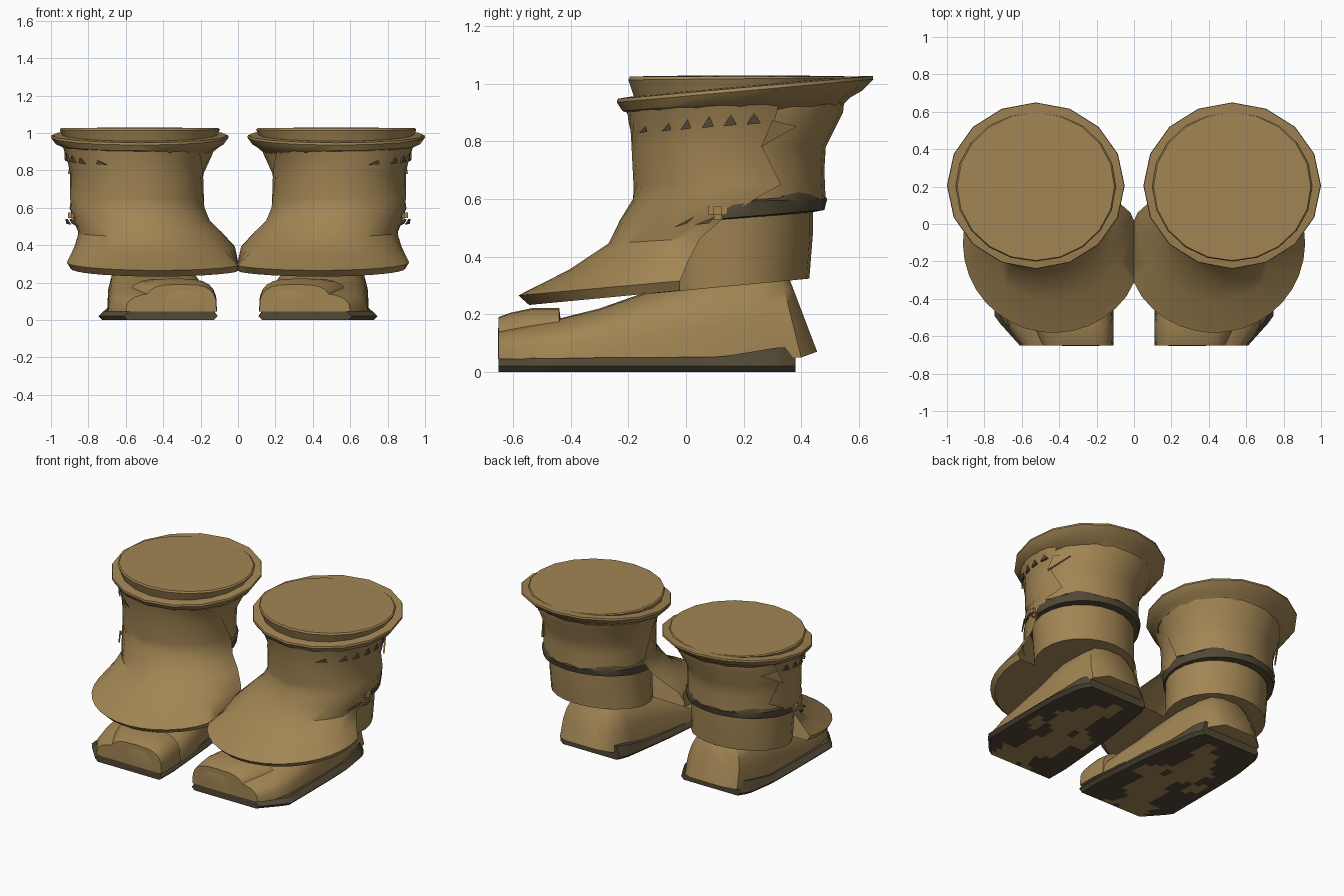
import bpy, bmesh, math
from mathutils import Vector

if "Cube" in bpy.data.objects:
    bpy.data.objects.remove(bpy.data.objects["Cube"])


def material(name, rgb):
    m = bpy.data.materials.new(name)
    m.diffuse_color = (*rgb, 1)
    m.use_nodes = True
    m.node_tree.nodes["Principled BSDF"].inputs["Base Color"].default_value = m.diffuse_color
    return m


TAN = material("tan_leather", (0.36, 0.235, 0.088))
DARK = material("dark_leather", (0.085, 0.066, 0.036))


def finish(name, bm, mats, angle=35):
    """Turn a bmesh into a mirrored, smooth-shaded object."""
    bmesh.ops.recalc_face_normals(bm, faces=bm.faces)
    me = bpy.data.meshes.new(name)
    bm.to_mesh(me)
    bm.free()
    for m in mats:
        me.materials.append(m)
    ob = bpy.data.objects.new(name, me)
    bpy.context.collection.objects.link(ob)
    bpy.ops.object.select_all(action='DESELECT')
    ob.select_set(True)
    bpy.context.view_layer.objects.active = ob
    bpy.ops.object.shade_smooth_by_angle(angle=math.radians(angle))
    ob.modifiers.new("mirror", 'MIRROR').use_mirror_merge = False
    return ob


def loft(rows, closed=True, cap_first=True, cap_last=True):
    """Skin a list of equally long point rows."""
    bm = bmesh.new()
    vr = [[bm.verts.new(p) for p in r] for r in rows]
    n = len(vr[0])
    for a, b in zip(vr, vr[1:]):
        for i in range(n if closed else n - 1):
            j = (i + 1) % n
            bm.faces.new((a[i], a[j], b[j], b[i]))
    if cap_first:
        bm.faces.new(vr[0])
    if cap_last:
        bm.faces.new(vr[-1])
    return bm


def ring(cx, cy, rx, ry, z, tilt=0.0, n=24):
    """Ellipse whose height rises towards the back by tilt."""
    pts = []
    for i in range(n):
        a = 2 * math.pi * i / n + math.pi / 2
        y = cy + ry * math.sin(a)
        pts.append((cx + rx * math.cos(a), y, z + tilt * (y - cy)))
    return pts


# Boot shaft: upper leg, dark ankle band, lower leg
upper = [(.51, .19, .39, .36, .93, .05), (.52, .19, .385, .355, .89, .03),
         (.535, .165, .35, .32, .78, 0), (.535, .165, .345, .315, .7, 0),
         (.535, .165, .345, .32, .56, .08)]
finish("boot_shaft", loft([ring(*r) for r in upper]), [TAN])
band = [(.535, .165, .345, .318, .61, .0), (.535, .165, .357, .325, .59, .03),
        (.535, .165, .35, .315, .535, .085), (.535, .165, .31, .27, .53, .085)]
rows = [ring(*r, n=32) for r in band]
rows[0] = [(x, y, z + .014 * math.sin(5 * i)) for i, (x, y, z) in enumerate(rows[0])]
finish("ankle_band", loft(rows), [DARK])
lower = [(.53, .15, .33, .29, .56, .08), (.53, .15, .325, .29, .46, .05),
         (.52, .15, .325, .278, .297, .095)]
finish("lower_shaft", loft([ring(*r) for r in lower]), [TAN])

# Flared rim and the flat lid above it
rim = [(.515, .18, .385, .36, .9, .06), (.52, .185, .42, .385, .925, .07),
       (.525, .195, .45, .415, .94, .085), (.525, .205, .475, .445, .975, .09),
       (.525, .205, .472, .443, .987, .09), (.525, .2, .42, .4, .99, .09)]
finish("cuff_rim", loft([ring(*r, n=16) for r in rim]), [TAN])
lid = [(.525, .2, .405, .375, .965, .07), (.525, .2, .428, .4, 1.017, .01),
       (.525, .2, .42, .395, 1.025, 0), (.525, .2, .2, .19, 1.028, 0)]
finish("cuff_lid", loft([ring(*r, n=20) for r in lid]), [TAN])

# Shin guard: open arc around the front, flaring over the foot
# cx, cy, rx, ry, z at the front, tilt, outer edge y, inner edge y
guard = [(.53, .16, .415, .372, .925, .06, .33, -.09),
         (.535, .155, .385, .355, .87, .02, .31, -.02),
         (.54, .155, .358, .345, .78, 0, .265, .1),
         (.54, .155, .358, .338, .65, 0, .33, .17),
         (.54, .155, .362, .34, .6, 0, .24, .19),
         (.515, .13, .365, .36, .525, .02, .13, .16),
         (.47, .09, .385, .36, .445, .06, .05, .12),
         (.445, .01, .43, .415, .355, .085, .01, .06),
         (.43, -.1, .485, .482, .265, .09, -.02, .02),
         (.43, -.095, .465, .45, .232, .095, -.02, .02)]


def guard_point(row, t):
    cx, cy, rx, ry, z, tilt, yo, yi = row
    a0 = math.asin(max(-1, min(1, (yo - cy) / ry)))
    a1 = -math.pi - math.asin(max(-1, min(1, (yi - cy) / ry)))
    a = a0 + (a1 - a0) * t
    y = cy + ry * math.sin(a)
    return Vector((max(.001, cx + rx * math.cos(a)), y, z + tilt * (y - cy + ry)))


N = 20
finish("shin_guard", loft([[guard_point(r, i / N) for i in range(N + 1)] for r in guard],
                          closed=False, cap_first=False), [TAN], 40)


# Foot, toe cap: arched sections swept from toe to heel
def arch(y, x0, x1, top, base=.045, lean=0.0, p=.7, n=12):
    pts = []
    for i in range(n + 1):
        a = math.pi * i / n
        c, s = math.cos(a), math.sin(a)
        x = (x0 + x1) / 2 + (x1 - x0) / 2 * math.copysign(abs(c) ** p, c)
        z = base + (top - base) * max(s, 0) ** p
        pts.append((x, y - lean * (z - base), z))
    return pts


foot = [(-.65, .13, .6, .145), (-.55, .125, .67, .165), (-.44, .125, .695, .185),
        (-.3, .135, .7, .22), (-.1, .17, .7, .29), (.1, .21, .7, .35), (.25, .24, .68, .36)]
rows = [arch(*s) for s in foot]
rows.append(arch(.4, .27, .66, .35, .05, .25))
rows.append(arch(.455, .35, .58, .33, .07, .38))
finish("foot", loft(rows), [TAN], 45)
cap = [(-.65, .115, .5, .19), (-.61, .112, .52, .205), (-.53, .112, .56, .222),
       (-.44, .12, .6, .222), (-.435, .14, .58, .18)]
finish("toe_cap", loft([arch(*s, p=.6) for s in cap]), [TAN], 40)
# Raised rim at the front of the toe
ridge = [(-.648, .17, .4, .165), (-.652, .19, .38, .15)]
finish("toe_ridge", loft([arch(*s, p=.6) for s in ridge]), [TAN])


# Sole: dark slab with worn tan patches underneath
def lerp_table(t, table):
    for a, b in zip(table, table[1:]):
        if t <= b[0]:
            f = (t - a[0]) / (b[0] - a[0])
            return [u + (v - u) * f for u, v in zip(a, b)]
    return list(table[-1])


outline = [(-.65, .11, .61, .045), (-.5, .108, .745, .048), (-.1, .14, .745, .05),
           (.12, .17, .74, .052), (.32, .2, .71, .085), (.38, .23, .67, .092)]
M, K = 26, 12
rows = []
for j in range(M + 1):
    y, x0, x1, top = lerp_table(-.65 + 1.03 * j / M, outline)
    under = [(x0 + .02 + (x1 - x0 - .04) * i / K, y, 0) for i in range(K + 1)]
    rows.append(under + [(x1, y, .02), (x1 - .03, y, top), (x0 + .02, y, top), (x0, y, .02)])
bm = loft(rows)
bmesh.ops.recalc_face_normals(bm, faces=bm.faces)
for f in bm.faces:
    c = f.calc_center_median()
    if f.normal.z < -.9 and c.z < .005:
        u = (c.x - .43) / .27
        worn = .75 - abs(u) + .3 * math.sin(11 * c.y + 4 * u) + .2 * math.sin(23 * c.y - 9 * u)
        f.material_index = 1 if worn > .25 + max(0, c.y) * 2 else 0
finish("sole", bm, [DARK, TAN])


# Small plates lying on the outside of the shaft
def plate(name, pts, mat):
    """Outline given as (y, z), laid against the guard's outer wall."""
    def wall(y, off):
        s = max(-1, min(1, (y - .155) / .352))
        return .54 + (.375 + off) * math.sqrt(1 - s * s)
    bm = loft([[(wall(y, o), y, z) for y, z in pts] for o in (0, .012)])
    finish(name, bm, [mat])


for k, y in enumerate((-.165, -.085, -.02, .055, .13, .21)):
    h = .02 + .006 * min(k, 3)
    plate("lace_slot_%d" % k, [(y, .828 + .006 * k), (y + .03 + .004 * k, .833 + .006 * k),
                               (y + .026, .833 + .006 * k + h)], DARK)
for k, y in enumerate((-.045, .03)):
    plate("lower_slot_%d" % k, [(y, .5 + .01 * k), (y + .05, .515), (y + .075, .54)], DARK)
plate("torn_flap", [(.26, .78), (.385, .852), (.3, .872)], TAN)

# Side button
bm = bmesh.new()
bmesh.ops.create_cube(bm, size=.066)
bmesh.ops.bevel(bm, geom=bm.edges[:], offset=.018, segments=2, affect='EDGES')
bmesh.ops.translate(bm, vec=(.875, .11, .56), verts=bm.verts)
finish("side_button", bm, [TAN], 60)
